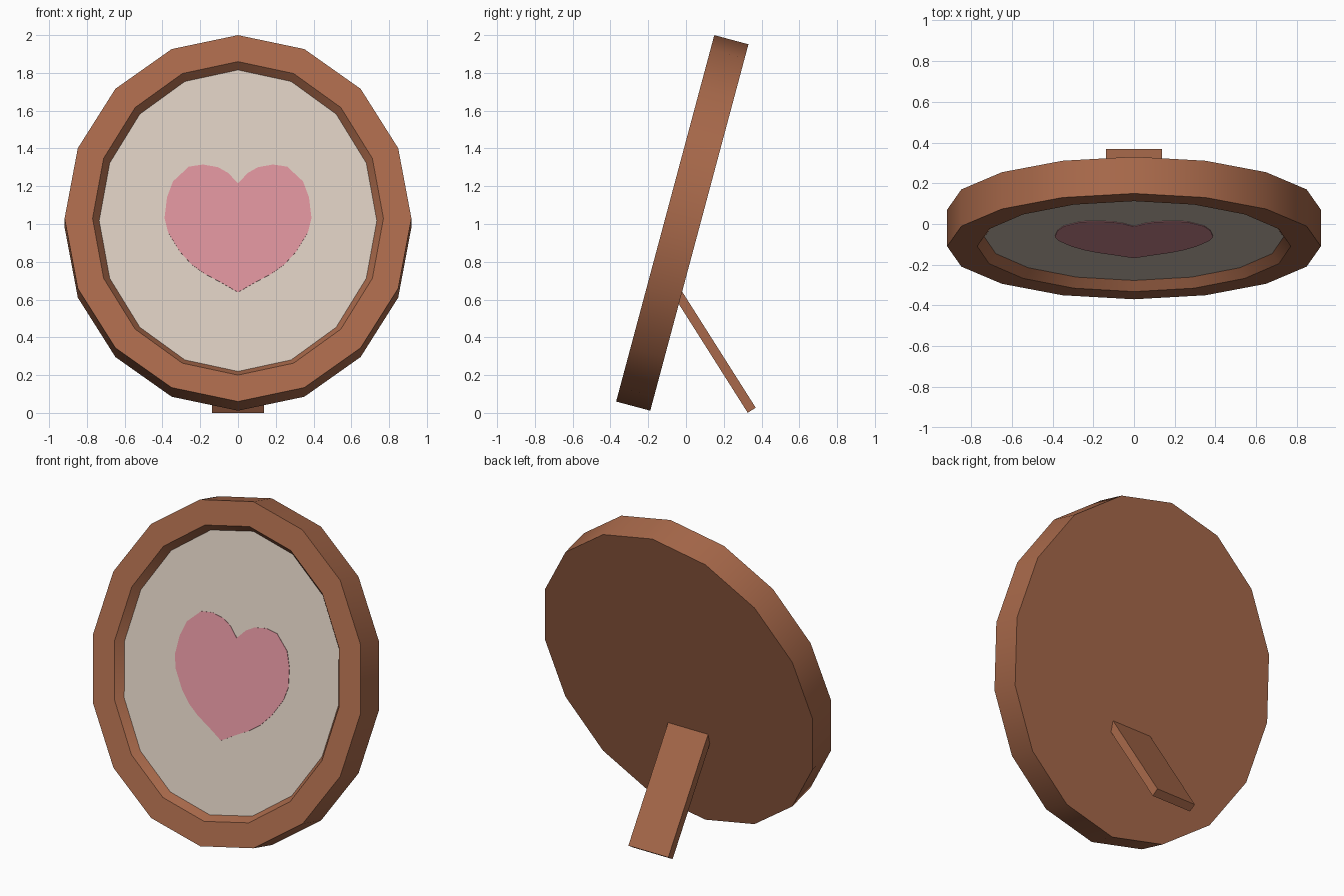
import bpy, bmesh, math
from mathutils import Matrix, Vector

if "Cube" in bpy.data.objects:
    bpy.data.objects.remove(bpy.data.objects["Cube"])

SIDES = 16
TILT = Matrix.Translation((0, -0.11, 1.03)) @ Matrix.Rotation(math.radians(75), 4, 'X')


def material(name, rgb):
    m = bpy.data.materials.new(name)
    m.diffuse_color = (*rgb, 1)
    m.use_nodes = True
    m.node_tree.nodes["Principled BSDF"].inputs["Base Color"].default_value = m.diffuse_color
    return m


WOOD = material("warm wood", (0.393, 0.141, 0.069))
CREAM = material("cream", (0.679, 0.584, 0.503))
PINK = material("pink", (0.686, 0.275, 0.319))


def finish(bm, name, mat, matrix):
    bmesh.ops.recalc_face_normals(bm, faces=bm.faces)
    mesh = bpy.data.meshes.new(name)
    bm.to_mesh(mesh)
    bm.free()
    mesh.materials.append(mat)
    ob = bpy.data.objects.new(name, mesh)
    ob.matrix_world = matrix
    bpy.context.collection.objects.link(ob)
    return ob


def oval(bm, rx, ry, z):
    return [bm.verts.new((rx * math.sin(a), ry * math.cos(a), z))
            for a in (2 * math.pi * i / SIDES for i in range(SIDES))]


# Oval frame: flat back, outer rim, front ring and tapered recess
bm = bmesh.new()
rings = [oval(bm, *r) for r in ((0.918, 1.004, -0.187), (0.918, 1.004, 0),
                                (0.77, 0.859, 0), (0.735, 0.826, -0.048))]
for a, b in zip(rings, rings[1:]):
    for i in range(SIDES):
        j = (i + 1) % SIDES
        bm.faces.new((a[i], a[j], b[j], b[i]))
bm.faces.new(rings[0])
bm.faces.new(rings[-1])
frame = finish(bm, "frame", WOOD, TILT)
bpy.context.view_layer.objects.active = frame
frame.select_set(True)
bpy.ops.object.shade_smooth_by_angle(angle=math.radians(32))

# The recessed floor is the picture panel
frame.data.materials.append(CREAM)
frame.data.polygons[len(frame.data.polygons) - 1].material_index = 1

# Heart: half outline mirrored, as a thin plate on the panel
half = [(0.053, 1.27), (0.106, 1.30), (0.185, 1.314), (0.26, 1.303), (0.344, 1.225),
        (0.376, 1.14), (0.389, 1.03), (0.37, 0.955), (0.307, 0.852), (0.245, 0.785),
        (0.175, 0.735), (0.09, 0.69)]
outline = [(0, 1.215)] + half + [(0, 0.638)] + [(-x, z) for x, z in reversed(half)]
bm = bmesh.new()
face = bm.faces.new([bm.verts.new((x, (z - 1.0175) / math.cos(math.radians(15)), -0.048))
                     for x, z in outline])
ext = bmesh.ops.extrude_face_region(bm, geom=[face])
bmesh.ops.translate(bm, vec=(0, 0, 0.003),
                    verts=[v for v in ext["geom"] if isinstance(v, bmesh.types.BMVert)])
finish(bm, "heart", PINK, TILT)

# Back stand leg, from inside the frame back down to the floor
top, foot = Vector((0, -0.05, 0.642)), Vector((0, 0.348, 0.014))
d = foot - top
bm = bmesh.new()
bmesh.ops.create_cube(bm, size=1)
bmesh.ops.scale(bm, vec=(0.274, 0.05, d.length), verts=bm.verts)
angle = math.atan2(d.y, -d.z)
finish(bm, "stand_leg", WOOD,
       Matrix.Translation((top + foot) / 2) @ Matrix.Rotation(angle, 4, 'X'))
